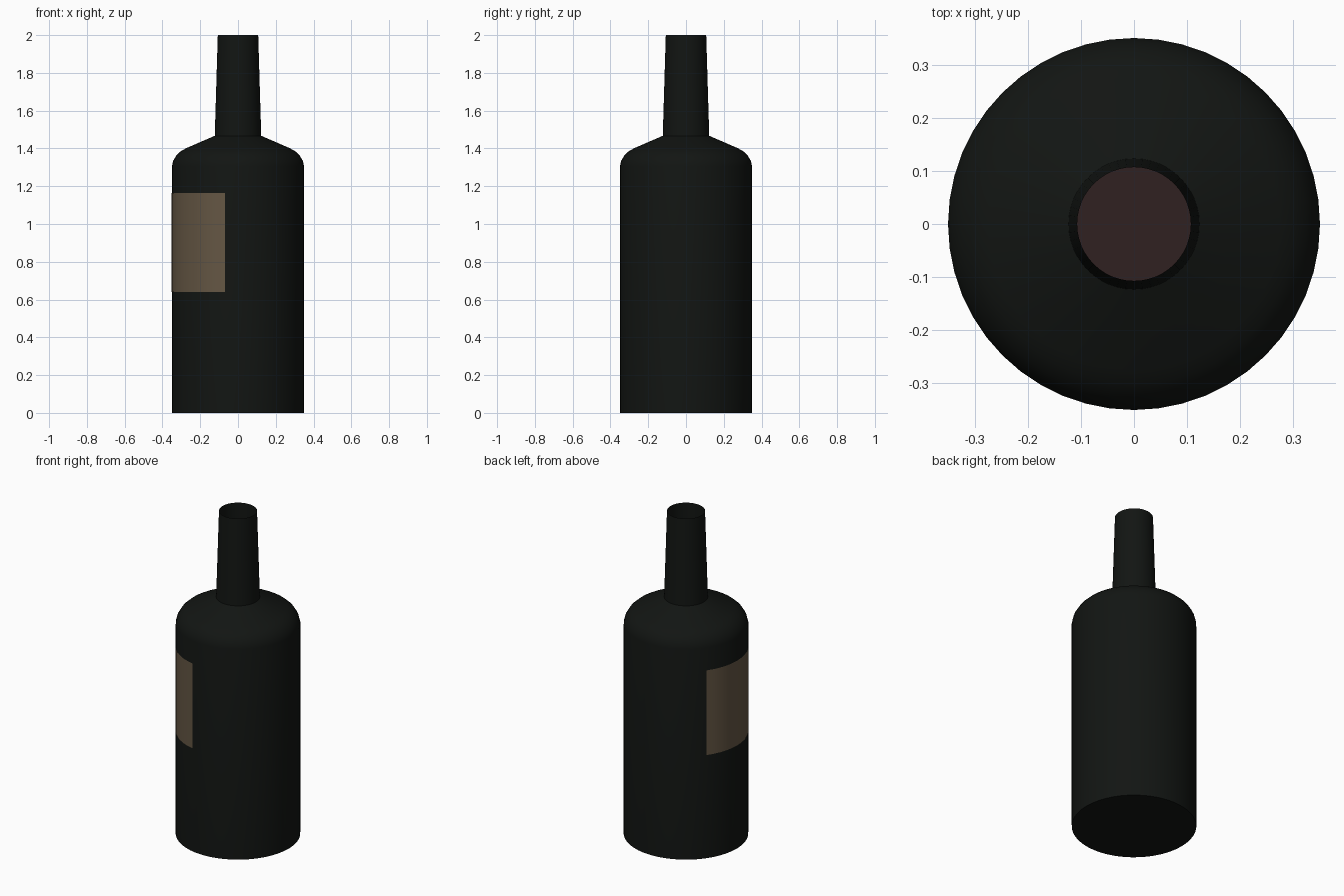
import bpy, bmesh
from math import cos, sin, radians, tau

if "Cube" in bpy.data.objects:
    bpy.data.objects.remove(bpy.data.objects["Cube"])

SIDES = 48


def material(name, rgb):
    m = bpy.data.materials.new(name)
    m.diffuse_color = (*rgb, 1)
    m.use_nodes = True
    m.node_tree.nodes["Principled BSDF"].inputs["Base Color"].default_value = m.diffuse_color
    return m


def make_object(name, bm, mat, angle=30):
    mesh = bpy.data.meshes.new(name)
    bm.to_mesh(mesh)
    bm.free()
    ob = bpy.data.objects.new(name, mesh)
    bpy.context.collection.objects.link(ob)
    mesh.materials.append(mat)
    bpy.ops.object.select_all(action='DESELECT')
    ob.select_set(True)
    bpy.context.view_layer.objects.active = ob
    bpy.ops.object.shade_smooth_by_angle(angle=radians(angle))
    return ob


def sweep(bm, profile, start, end, steps):
    """Sweep an (r, z) profile around z; closes up on a full turn."""
    full = abs(end - start - tau) < 1e-6
    count = steps if full else steps + 1
    angles = [start + (end - start) * i / steps for i in range(count)]
    rings = [[bm.verts.new((r * cos(a), r * sin(a), z)) for a in angles]
             for r, z in profile]
    for low, high in zip(rings, rings[1:]):
        for i in range(steps):
            j = (i + 1) % count
            bm.faces.new((low[i], low[j], high[j], high[i]))
    return rings


glass = material("dark_glass", (0.006, 0.0075, 0.0063))
paper = material("label_paper", (0.13, 0.095, 0.058))
wine = material("wine", (0.030, 0.015, 0.015))

# Bottle: thin shell with closed base and open mouth
profile = [(0.35, 0), (0.35, 1.305), (0.343, 1.335), (0.325, 1.365),
           (0.302, 1.386), (0.275, 1.401), (0.123, 1.467), (0.107, 2.0)]
bm = bmesh.new()
rings = sweep(bm, profile, 0, tau, SIDES)
bm.faces.new(rings[0][::-1])
make_object("bottle", bm, glass)

# Dregs seen through the open mouth, just above the base
bm = bmesh.new()
bmesh.ops.create_circle(bm, cap_ends=True, segments=SIDES, radius=0.345)
bmesh.ops.translate(bm, verts=bm.verts, vec=(0, 0, 0.015))
make_object("wine_surface", bm, wine)

# Paper label wrapped around the left side
bm = bmesh.new()
sweep(bm, [(0.352, 0.64), (0.352, 1.165)], radians(144), radians(258.6), 16)
make_object("label", bm, paper)
